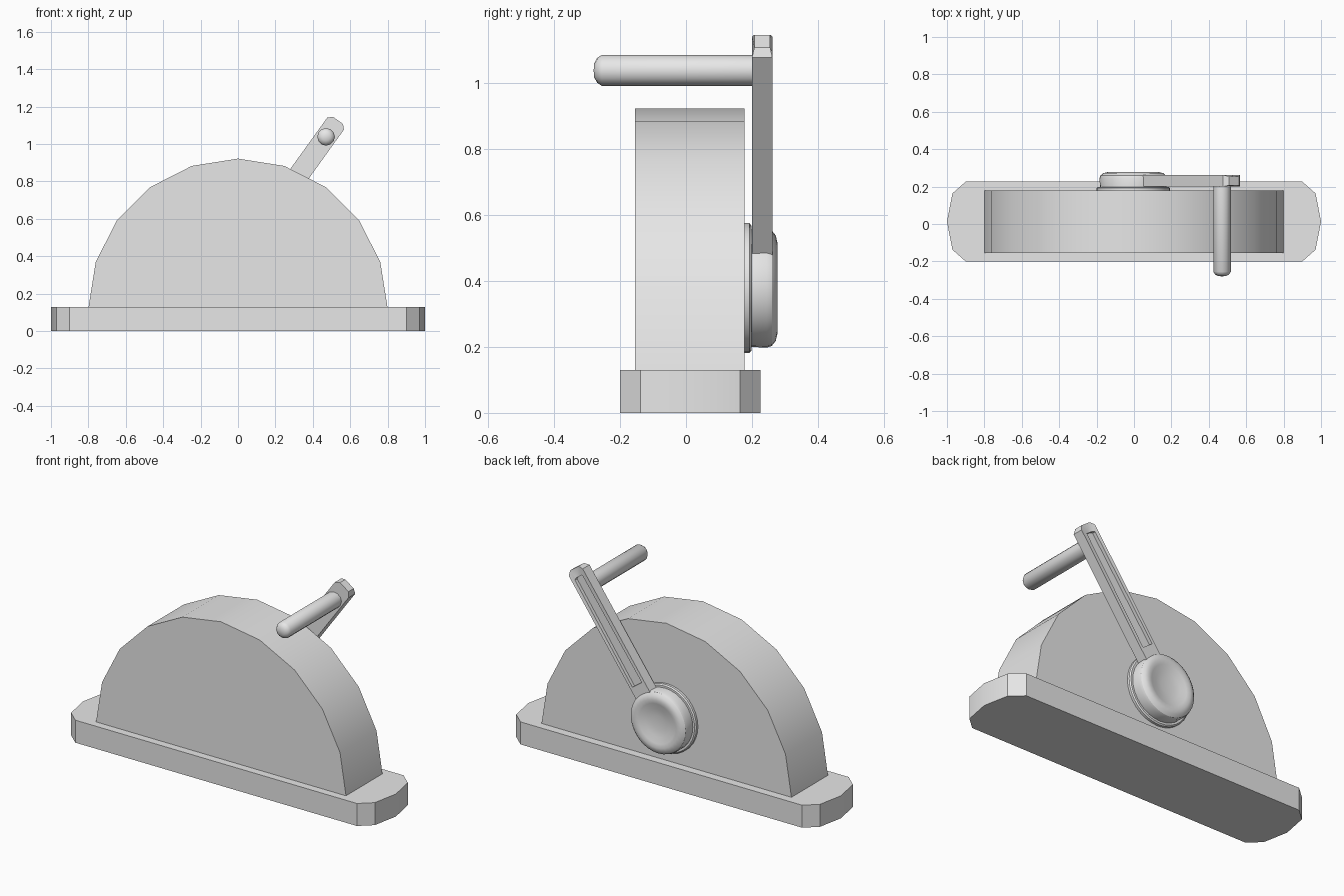
import bpy, bmesh, math
from mathutils import Vector

cube = bpy.data.objects.get("Cube")
if cube:
    bpy.data.objects.remove(cube, do_unlink=True)

grey = bpy.data.materials.new("plain_grey")
grey.use_nodes = True
grey.diffuse_color = (0.8, 0.8, 0.8, 1)
grey.node_tree.nodes["Principled BSDF"].inputs["Base Color"].default_value = (0.8, 0.8, 0.8, 1)


def finish(name, bm):
    bmesh.ops.recalc_face_normals(bm, faces=bm.faces)
    mesh = bpy.data.meshes.new(name)
    bm.to_mesh(mesh)
    bm.free()
    mesh.materials.append(grey)
    obj = bpy.data.objects.new(name, mesh)
    bpy.context.collection.objects.link(obj)
    bpy.ops.object.select_all(action='DESELECT')
    obj.select_set(True)
    bpy.context.view_layer.objects.active = obj
    bpy.ops.object.shade_smooth_by_angle(angle=math.radians(32))
    return obj


def prism(outline, offset):
    """Extrude a closed outline along an offset; return bmesh and far cap."""
    bm = bmesh.new()
    face = bm.faces.new([bm.verts.new(p) for p in outline])
    ext = bmesh.ops.extrude_face_region(bm, geom=[face], use_keep_orig=True)["geom"]
    bmesh.ops.translate(bm, vec=offset, verts=[g for g in ext if isinstance(g, bmesh.types.BMVert)])
    cap = next(g for g in ext if isinstance(g, bmesh.types.BMFace))
    bmesh.ops.recalc_face_normals(bm, faces=bm.faces)
    return bm, cap


def lathe(name, profile, x, z, sides):
    """Spin a (radius, y) profile about an axis along y."""
    bm = bmesh.new()
    verts = [bm.verts.new((x + r, y, z)) for r, y in profile]
    edges = [bm.edges.new(pair) for pair in zip(verts, verts[1:])]
    bmesh.ops.spin(bm, geom=verts + edges, cent=(x, 0, z), axis=(0, 1, 0),
                   angle=math.tau, steps=sides)
    bmesh.ops.remove_doubles(bm, verts=bm.verts, dist=0.0005)
    return finish(name, bm)


# Base plate with faceted elliptical ends
outline = []
for side, start in ((1, -90), (-1, 90)):
    for i in range(5):
        a = math.radians(start + 45 * i)
        outline.append((side * 0.9 + 0.1 * math.cos(a), 0.013 + 0.213 * math.sin(a), 0))
bm, _ = prism(outline, (0, 0, 0.13))
finish("base_plate", bm)

# Half-round body, sides of a twenty-sided drum
outline = [(0.8 * math.cos(math.radians(18 * i)), -0.155, 0.122 + 0.8 * math.sin(math.radians(18 * i)))
           for i in range(11)]
bm, _ = prism(outline, (0, 0.333, 0))
finish("half_round_body", bm)

# Hub: washer and dished cap
HUB = Vector((-0.004, 0, 0.378))
lathe("hub_washer", [(0, 0.17), (0.197, 0.17), (0.197, 0.192), (0.19, 0.198), (0, 0.198)],
      HUB.x, HUB.z, 32)
lathe("hub_cap", [(0, 0.19), (0.178, 0.19), (0.18, 0.245), (0.175, 0.26), (0.16, 0.272), (0.138, 0.277),
                  (0.115, 0.272), (0.08, 0.262), (0.04, 0.257), (0, 0.256)], HUB.x, HUB.z, 32)

# Crank arm: chamfered bar with a channel in its back face
along = Vector((0.584, 0, 0.812))
across = Vector((0.812, 0, -0.584))
START, END, HALF, CUT = 0.16, 0.922, 0.055, 0.022
shape = [(START, -HALF), (END - CUT, -HALF), (END, CUT - HALF),
         (END, HALF - CUT), (END - CUT, HALF), (START, HALF)]
bm, back = prism([HUB + along * u + across * v + Vector((0, 0.2, 0)) for u, v in shape], (0, 0.062, 0))
for v in bm.verts:
    if (v.co - HUB).dot(along) > END - 0.005:
        v.co.y += 0.007 if v.co.y < 0.23 else -0.007
bmesh.ops.inset_region(bm, faces=[back], thickness=0.026)
for v in back.verts:
    u = (v.co - HUB).dot(along)
    v.co += along * (0.05 if u < 0.4 else -0.025)
floor = bmesh.ops.extrude_face_region(bm, geom=[back])["geom"]
bmesh.ops.translate(bm, vec=(0, -0.02, 0), verts=[g for g in floor if isinstance(g, bmesh.types.BMVert)])
if back.is_valid:
    bm.faces.remove(back)
finish("crank_arm", bm)

# Handle grip with a rounded end
grip = HUB + along * 0.813
lathe("handle_grip", [(0, 0.21), (0.047, 0.21), (0.047, -0.255), (0.038, -0.269),
                      (0.022, -0.278), (0, -0.28)], grip.x, grip.z, 12)
